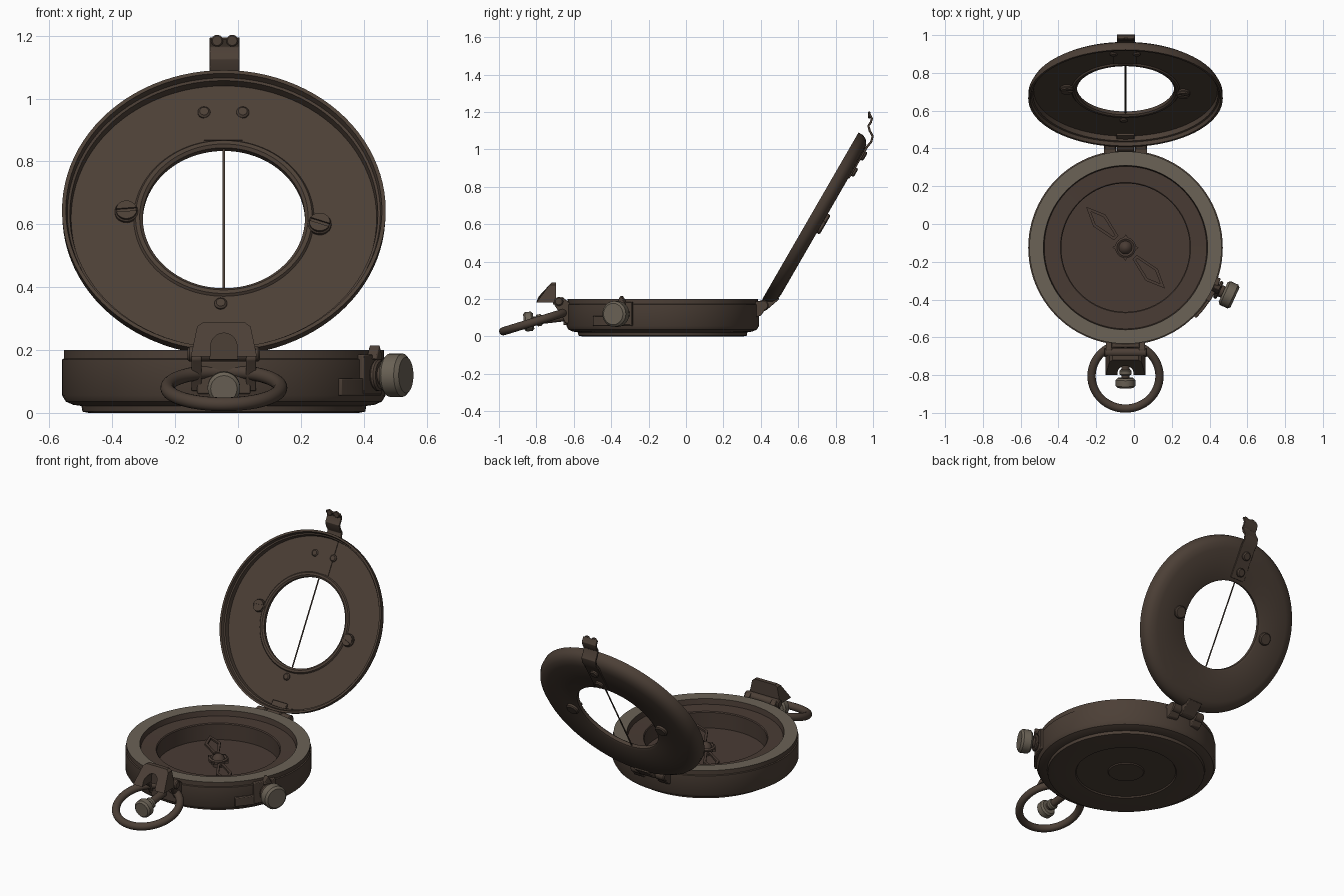
import bpy, bmesh, math
from mathutils import Matrix, Vector

if "Cube" in bpy.data.objects:
    bpy.data.objects.remove(bpy.data.objects["Cube"])


def material(name, rgb):
    m = bpy.data.materials.new(name)
    m.use_nodes = True
    m.diffuse_color = (*rgb, 1)
    node = next(n for n in m.node_tree.nodes if n.type == "BSDF_PRINCIPLED")
    node.inputs["Base Color"].default_value = (*rgb, 1)
    return m


BROWN = material("aged_brown_metal", (0.072, 0.050, 0.037))
DIAL = material("dial_brown", (0.066, 0.044, 0.034))
BRASS = material("dull_grey_brass", (0.145, 0.122, 0.092))

CX = -0.045
BODY = Matrix.Translation((CX, -0.125, 0))
LID = Matrix.Translation((CX, 0.73, 0.607)) @ Matrix.Rotation(math.radians(60), 4, "X")
MID = Matrix.Translation((CX, 0, 0))


def smooth(ob, angle=35):
    bpy.ops.object.select_all(action="DESELECT")
    ob.select_set(True)
    bpy.context.view_layer.objects.active = ob
    bpy.ops.object.shade_smooth_by_angle(angle=math.radians(angle))


def finish(name, bm, mat, matrix, bevel=0):
    bmesh.ops.recalc_face_normals(bm, faces=bm.faces)
    me = bpy.data.meshes.new(name)
    bm.to_mesh(me)
    bm.free()
    me.materials.append(mat)
    ob = bpy.data.objects.new(name, me)
    bpy.context.collection.objects.link(ob)
    ob.matrix_world = matrix
    if bevel:
        mod = ob.modifiers.new("soft_edges", "BEVEL")
        mod.width, mod.segments, mod.limit_method = bevel, 2, "ANGLE"
    smooth(ob)
    return ob


def lathe(name, profile, mat, matrix, steps=32, closed=False):
    """Revolve (radius, height) points around local z."""
    bm = bmesh.new()
    vs = [bm.verts.new((r, 0, z)) for r, z in profile]
    es = [bm.edges.new(p) for p in zip(vs, vs[1:])]
    if closed:
        es.append(bm.edges.new((vs[-1], vs[0])))
    bmesh.ops.spin(bm, geom=vs + es, axis=(0, 0, 1), cent=(0, 0, 0),
                   angle=math.tau, steps=steps)
    bmesh.ops.remove_doubles(bm, verts=bm.verts, dist=1e-5)
    return finish(name, bm, mat, matrix)


def rod(name, a, b, r, mat=BROWN, matrix=MID, chamfer=0.006):
    """Cylinder with chamfered ends between two points."""
    a, b = Vector(a), Vector(b)
    d = b - a
    n, c = d.length, min(chamfer, r / 2, d.length / 3)
    place = Matrix.Translation(a) @ d.to_track_quat("Z", "Y").to_matrix().to_4x4()
    return lathe(name, [(0, 0), (r - c, 0), (r, c), (r, n - c), (r - c, n), (0, n)],
                 mat, matrix @ place, 24)


def prism(name, outline, lo, hi, mat=BROWN, matrix=MID, axis="z", bevel=0.004):
    """Extrude a 2D outline along an axis."""
    def at(u, v, w):
        return {"x": (w, u, v), "y": (u, w, v), "z": (u, v, w)}[axis]
    bm = bmesh.new()
    rings = [[bm.verts.new(at(u, v, w)) for u, v in outline] for w in (lo, hi)]
    for ring in rings:
        bm.faces.new(ring)
    n = len(outline)
    for i in range(n):
        j = (i + 1) % n
        bm.faces.new((rings[0][i], rings[0][j], rings[1][j], rings[1][i]))
    return finish(name, bm, mat, matrix, bevel)


def box(name, lo, hi, mat=BROWN, matrix=MID, bevel=0.005):
    (a, b, c), (d, e, f) = lo, hi
    return prism(name, [(a, b), (d, b), (d, e), (a, e)], c, f, mat, matrix, "z", bevel)


def arc(r, a0, a1, n=12):
    angles = [math.radians(a0 + (a1 - a0) * i / n) for i in range(n + 1)]
    return [(r * math.cos(t), r * math.sin(t)) for t in angles]


# Case: stepped foot, rounded wall, bright rim and recessed dial well
case = lathe("case", [
    (0, 0.006), (0.1, 0.006), (0.105, 0.012), (0.285, 0.012), (0.29, 0.004), (0.43, 0.0),
    (0.45, 0.004), (0.453, 0.022), (0.48, 0.026), (0.503, 0.036), (0.515, 0.056),
    (0.515, 0.17), (0.509, 0.173), (0.509, 0.2), (0.435, 0.2), (0.43, 0.168),
    (0.345, 0.165), (0.34, 0.16), (0.34, 0.065), (0, 0.065)], BROWN, BODY, 96)
case.data.materials.append(BRASS)
case.data.materials.append(DIAL)
for p in case.data.polygons:
    radius = math.hypot(p.center.x, p.center.y)
    if p.center.z > 0.199:
        p.material_index = 1
    elif radius < 0.436 and p.center.z > 0.05:
        p.material_index = 2

# Needle: two open pointers around a stepped hub
needle_dir = BODY @ Matrix.Rotation(math.radians(134), 4, "Z")
for side, label in ((0, "north"), (math.pi, "south")):
    place = needle_dir @ Matrix.Rotation(side, 4, "Z")
    shape = [(0.3, 0), (0.2, 0.045), (0.07, 0.016), (0.07, -0.016), (0.2, -0.045)]
    inner = [(0.265, 0), (0.197, 0.029), (0.085, 0.005), (0.085, -0.005), (0.197, -0.029)]
    for i in range(5):
        j = (i + 1) % 5
        prism(f"needle_{label}_bar_{i + 1}", [shape[i], shape[j], inner[j], inner[i]],
              0.1, 0.112, DIAL, place, bevel=0)
star = [p for k in range(8) for p in arc(0.07 if k % 2 else 0.04, 45 * k, 45 * k, 1)[:1]]
prism("needle_star", star, 0.098, 0.11, DIAL, needle_dir, bevel=0)
lathe("needle_hub", [(0, 0.065), (0.03, 0.065), (0.03, 0.09), (0.055, 0.095), (0.055, 0.112),
                     (0.045, 0.118), (0.035, 0.112), (0.028, 0.125), (0.012, 0.137), (0, 0.139)],
      DIAL, BODY)

# Lid: shallow dished ring
lathe("lid", [(0.258, 0.006), (0.27, 0), (0.445, 0), (0.48, 0.007), (0.503, 0.024),
              (0.514, 0.045), (0.515, 0.075), (0.503, 0.075), (0.498, 0.055), (0.49, 0.052),
              (0.486, 0.025), (0.287, 0.025), (0.281, 0.033), (0.268, 0.033), (0.258, 0.026)],
      BROWN, LID, 96, True)
rod("sighting_wire", (0, -0.265, 0.015), (0, 0.265, 0.015), 0.004, matrix=LID)
box("lid_inner_plate", (-0.063, 0.285, 0.022), (0.06, 0.48, 0.029), matrix=LID, bevel=0)
for i, (x, y) in enumerate(((-0.063, 0.387), (0.06, 0.387), (-0.01, -0.315))):
    rod(f"lid_rivet_{i + 1}", (x, y, 0.015), (x, y, 0.036), 0.02, matrix=LID)

# Slotted screws that hold the window ring
for x, y, turn, label in ((-0.31, 0.02, 5, "right"), (0.305, -0.025, -20, "left")):
    spot = LID @ Matrix.Translation((x, y, 0)) @ Matrix.Rotation(math.radians(turn), 4, "Z")
    rod(f"window_screw_{label}", (0, 0, -0.018), (0, 0, 0.04), 0.037, matrix=spot)
    for s in (-1, 1):
        prism(f"window_screw_{label}_half_{s + 2}", arc(0.033, 10 * s, 170 * s),
              0.038, 0.046, matrix=spot, bevel=0)

# Strap on the lid's back that ends in a wavy catch
path = [Vector(p) for p in ((0.868, 0.846), (0.968, 1.014), (0.99, 1.04), (0.998, 1.07),
                            (0.982, 1.1), (0.975, 1.125), (0.988, 1.145), (0.994, 1.165),
                            (0.98, 1.192))]
left, right = [], []
for i, p in enumerate(path):
    t = (path[min(i + 1, len(path) - 1)] - path[max(i - 1, 0)]).normalized()
    n = Vector((-t.y, t.x)) * 0.006
    left.append(p + n)
    right.append(p - n)
prism("catch_strap", left + right[::-1], -0.045, 0.05, axis="x", bevel=0.002)
for s in (-1, 1):
    rod(f"catch_lobe_{s + 2}", (0.0025 + s * 0.024, 0.974, 1.184),
        (0.0025 + s * 0.024, 0.986, 1.184), 0.019)
for i, y in enumerate((0.32, 0.42)):
    rod(f"strap_screw_{i + 1}", (0, y, -0.022), (0, y, 0), 0.026, matrix=LID)

# Hinge between case and lid
for i, (a, b) in enumerate(((-0.115, -0.05), (-0.048, 0.048), (0.05, 0.115))):
    rod(f"hinge_knuckle_{i + 1}", (a, 0.412, 0.165), (b, 0.412, 0.165), 0.03)
    if i == 1:
        prism("hinge_lid_leaf", [(0.4, 0.15), (0.43, 0.14), (0.5, 0.2), (0.47, 0.23)],
              a, b, axis="x")
    else:
        prism(f"hinge_case_leaf_{i + 1}", [(0.36, 0.1), (0.4, 0.11), (0.435, 0.16),
                                           (0.4, 0.19), (0.36, 0.19)], a, b, axis="x")

# Front bracket with a cross pin
for s in (-1, 1):
    x = 0.087 * s
    prism(f"bracket_cheek_{s + 2}", [(-0.61, 0.07), (-0.645, 0.07), (-0.66, 0.1), (-0.705, 0.17),
                                     (-0.7, 0.205), (-0.66, 0.21), (-0.61, 0.17)],
          x - 0.016, x + 0.016, axis="x")
box("bracket_back", (-0.085, -0.655, 0.06), (0.085, -0.62, 0.165))
rod("bracket_pin", (-0.115, -0.68, 0.187), (0.115, -0.68, 0.187), 0.024)

# Sighting hood: arched outline whose front slopes back with height
hood_outline = [(0.105, 0.18), (0.085, 0.275), (0.068, 0.287), (-0.068, 0.287),
                (-0.085, 0.275), (-0.105, 0.18), (-0.042, 0.18)]
hood_outline += [(x, z + 0.212) for x, z in arc(0.042, 180, 0)] + [(0.042, 0.18)]
hood = prism("sighting_hood", hood_outline, -0.8, -0.695, axis="y", bevel=0)
for v in hood.data.vertices:
    if v.co.y < -0.75:
        v.co.y += 0.08 * max(0, v.co.z - 0.2) / 0.087
box("hood_back", (-0.045, -0.71, 0.17), (0.045, -0.695, 0.265), bevel=0)

# Carrying ring
bpy.ops.mesh.primitive_torus_add(major_segments=64, minor_segments=16, major_radius=0.18,
                                 minor_radius=0.022, location=(CX, -0.805, 0.08),
                                 rotation=(math.radians(17), 0, 0))
ring = bpy.context.object
ring.name = "carrying_ring"
ring.data.materials.append(BROWN)
smooth(ring, 60)

# Front thumb screw
rod("thumb_screw_shaft", (0, -0.63, 0.105), (0, -0.82, 0.083), 0.022)
rod("thumb_screw_collar", (0, -0.77, 0.088), (0, -0.8, 0.085), 0.032, BRASS)
rod("thumb_screw_head", (0, -0.815, 0.082), (0, -0.867, 0.077), 0.052, BRASS, chamfer=0.01)

# Side lock: lever wrapped on the wall, with a knob
prism("lock_lever", arc(0.505, -45, -18) + arc(0.528, -18, -45), 0.055, 0.11, matrix=BODY)
prism("lock_upright", arc(0.505, -33, -18) + arc(0.53, -18, -33), 0.06, 0.185, matrix=BODY)
SIDE = BODY @ Matrix.Rotation(math.radians(-24.5), 4, "Z")
prism("lock_tip", [(-0.025, 0.17), (0.025, 0.17), (0.012, 0.2), (0, 0.217), (-0.012, 0.2)],
      0.51, 0.545, matrix=SIDE, axis="x")
rod("lock_shaft", (0.5, 0, 0.12), (0.575, 0, 0.12), 0.032, matrix=SIDE)
rod("lock_collar", (0.53, 0, 0.12), (0.55, 0, 0.12), 0.05, matrix=SIDE)
rod("lock_knob", (0.568, 0, 0.12), (0.637, 0, 0.12), 0.069, BRASS, SIDE, 0.012)
